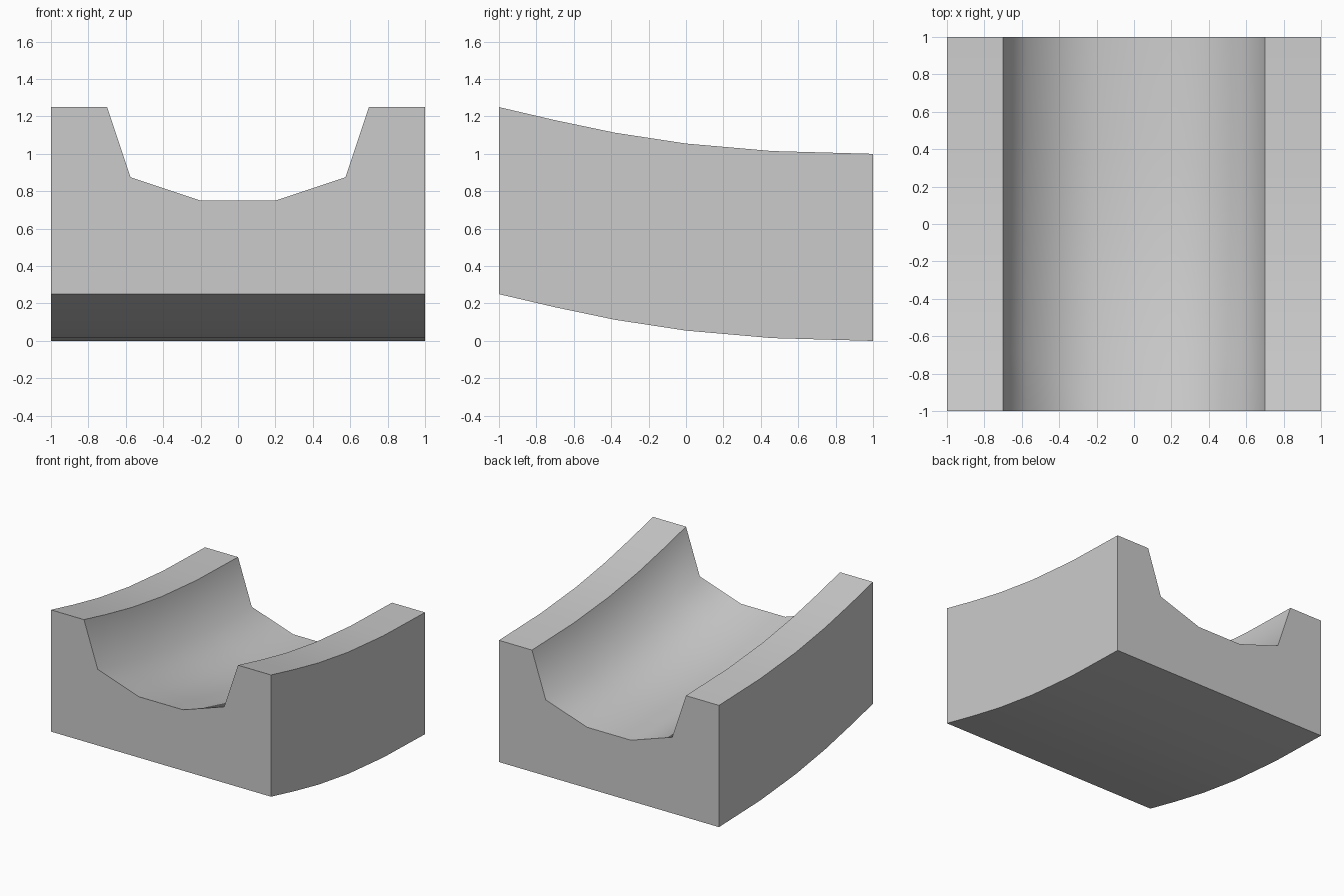
import bpy, bmesh, math

if "Cube" in bpy.data.objects:
    bpy.data.objects.remove(bpy.data.objects["Cube"])

# Cross-section of the channel (x, height), right half mirrored to the left
half = [(1, 0), (1, 1), (0.7, 1), (0.575, 0.625), (0.2, 0.5)]
profile = half + [(-x, h) for x, h in reversed(half)]

# Sloping run from the raised front to the level back (y, lift)
path = [(-1, 0.25), (-0.7, 0.18), (-0.38, 0.113), (0, 0.055), (0.46, 0.015), (1, 0)]

# Sweep the section along the run, keeping every section upright
bm = bmesh.new()
rings = [[bm.verts.new((x, y, h + lift)) for x, h in profile] for y, lift in path]
n = len(profile)
for a, b in zip(rings, rings[1:]):
    for i in range(n):
        j = (i + 1) % n
        bm.faces.new((a[i], a[j], b[j], b[i]))

# Flat end caps
bm.faces.new(rings[0])
bm.faces.new(rings[-1][::-1])
bmesh.ops.recalc_face_normals(bm, faces=bm.faces)

mesh = bpy.data.meshes.new("curved_channel")
bm.to_mesh(mesh)
bm.free()
channel = bpy.data.objects.new("curved_channel", mesh)
bpy.context.collection.objects.link(channel)

# Smooth the trough and the run, keep the rims and ends sharp
bpy.context.view_layer.objects.active = channel
channel.select_set(True)
bpy.ops.object.shade_smooth_by_angle(angle=math.radians(60))
